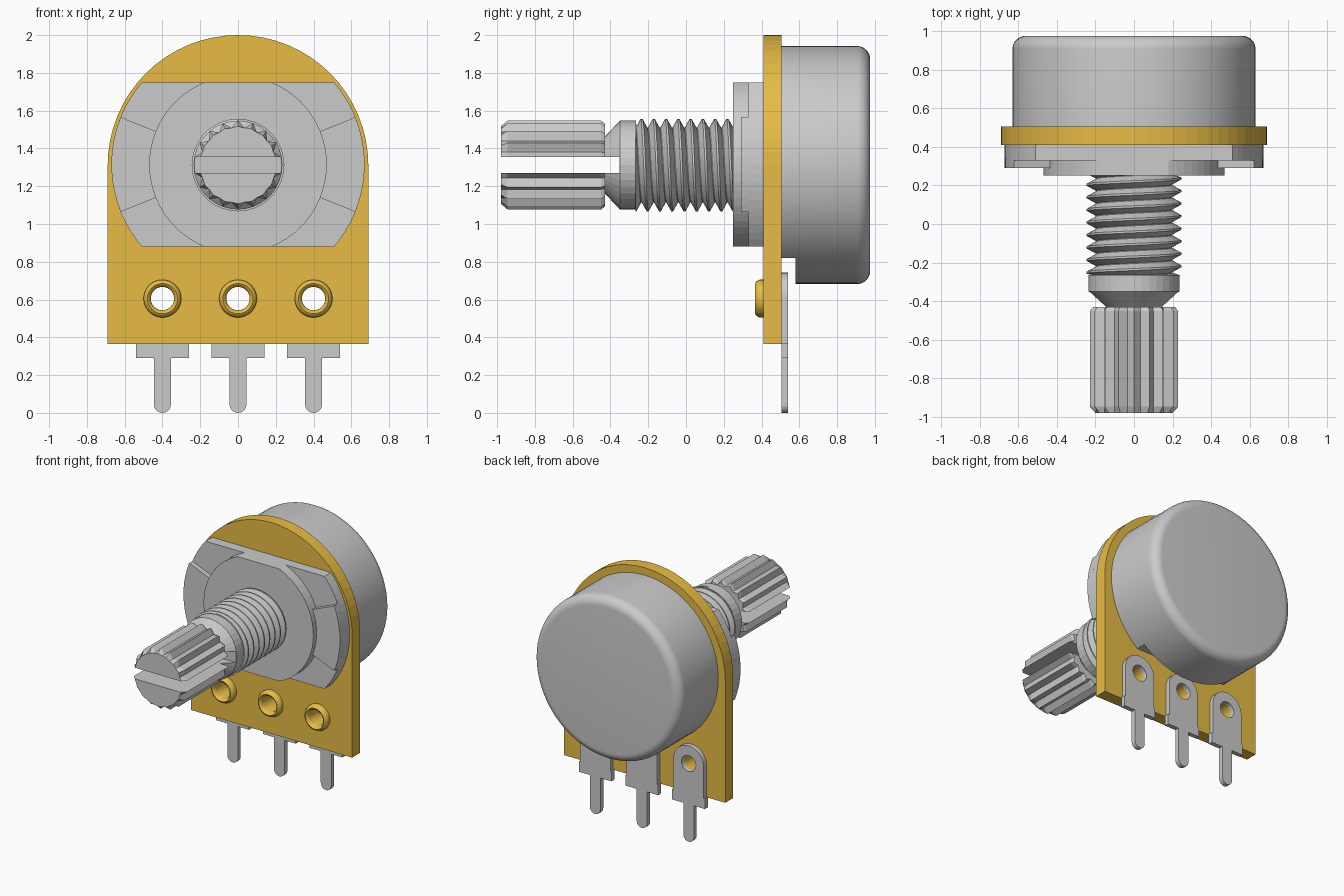
import bpy, bmesh
from math import sin, cos, pi, asin, radians, tau

if "Cube" in bpy.data.objects:
    bpy.data.objects.remove(bpy.data.objects["Cube"])

CZ = 1.312  # height of the shaft axis
gold = bpy.data.materials.new("gold_board")
gold.diffuse_color = (0.8, 0.5, 0.06, 1)
gold.use_nodes = True
gold.node_tree.nodes["Principled BSDF"].inputs["Base Color"].default_value = gold.diffuse_color


def finish(name, bm, mat=None, smooth=None):
    bmesh.ops.remove_doubles(bm, verts=bm.verts, dist=1e-5)
    bmesh.ops.recalc_face_normals(bm, faces=bm.faces)
    me = bpy.data.meshes.new(name)
    bm.to_mesh(me)
    bm.free()
    ob = bpy.data.objects.new(name, me)
    bpy.context.collection.objects.link(ob)
    if mat:
        me.materials.append(mat)
    if smooth:
        bpy.ops.object.select_all(action='DESELECT')
        ob.select_set(True)
        bpy.context.view_layer.objects.active = ob
        bpy.ops.object.shade_smooth_by_angle(angle=radians(smooth))
    return ob


def arc(r, a0, a1, n, cx=0, cz=0):
    return [(cx + r * cos(a0 + (a1 - a0) * i / n), cz + r * sin(a0 + (a1 - a0) * i / n))
            for i in range(n + 1)]


def plate(name, outline, y0, y1, holes=(), mat=None):
    """Extrude an x-z outline from y0 to y1; holes are (x, z, r)."""
    bm = bmesh.new()
    loops = [outline] + [arc(r, 0, tau, 24, x, z)[:-1] for x, z, r in holes]
    edges = []
    for loop in loops:
        vs = [bm.verts.new((x, y0, z)) for x, z in loop]
        edges += [bm.edges.new((vs[i - 1], vs[i])) for i in range(len(vs))]
    if holes:
        bmesh.ops.triangle_fill(bm, edges=edges, use_beauty=True)
    else:
        bm.faces.new(vs)
    ext = bmesh.ops.extrude_face_region(bm, geom=bm.faces[:], use_keep_orig=True)
    bmesh.ops.translate(bm, vec=(0, y1 - y0, 0),
                        verts=[g for g in ext["geom"] if isinstance(g, bmesh.types.BMVert)])
    return finish(name, bm, mat)


def lathe(name, rows, n, cx=0, cz=CZ, closed=False, mat=None, smooth=30):
    """Spin rows about y; a row is (r, y) or (crest r, groove r, y) for splines."""
    bm = bmesh.new()
    rings = []
    for row in rows:
        rings.append([])
        for i in range(n):
            r, a = row[i % 2 if len(row) == 3 else 0], tau * i / n
            rings[-1].append(bm.verts.new((cx + r * sin(a), row[-1], cz + r * cos(a))))
    pairs = list(zip(rings, rings[1:])) + ([(rings[-1], rings[0])] if closed else [])
    for p, q in pairs:
        for i in range(n):
            bm.faces.new((p[i - 1], p[i], q[i], q[i - 1]))
    if not closed:
        bm.faces.new(rings[0])
        bm.faces.new(rings[-1])
    return finish(name, bm, mat, smooth)


def cut_box(target, name, lo, hi):
    bm = bmesh.new()
    bmesh.ops.create_cube(bm, size=1)
    for v in bm.verts:
        v.co = [(l + h) / 2 + c * (h - l) for l, h, c in zip(lo, hi, v.co)]
    box = finish(name, bm)
    box.hide_render = True
    box.hide_viewport = True
    mod = target.modifiers.new("cut", 'BOOLEAN')
    mod.operation, mod.solver, mod.object = 'DIFFERENCE', 'EXACT', box
    # bake the cut, then drop the helper
    bpy.context.view_layer.update()
    ev = target.evaluated_get(bpy.context.evaluated_depsgraph_get())
    baked = bpy.data.meshes.new_from_object(ev)
    target.modifiers.remove(mod)
    target.data = baked
    bpy.data.objects.remove(box)


def clipped_disc(r, h, n):
    a = asin(h / r)
    cz = 1.315
    if r > 0.6:
        return arc(r, -a, a, n, 0, cz) + arc(r, pi - a, pi + a, n, 0, cz)
    return arc(r, -a, a, n, 0, cz) + arc(r, pi - a, pi + a, n, 0, cz)


XS = (-0.4, 0, 0.4)
HZ = 0.605

# Circuit board with domed top
plate("board", [(-0.69, 0.365), (0.69, 0.365)] + arc(0.69, 0, pi, 32, 0, CZ - 0.002),
      0.41, 0.505, [(x, HZ, 0.08) for x in XS], gold)

# Eyelets and solder terminals
for i, x in enumerate(XS):
    lathe(f"eyelet_{i + 1}", [(0.062, 0.505), (0.062, 0.39), (0.067, 0.374), (0.08, 0.366),
                              (0.092, 0.373), (0.1, 0.39), (0.1, 0.415), (0.081, 0.415),
                              (0.081, 0.505)], 32, x, HZ, True, gold, 50)
    shape = (arc(0.045, pi, tau, 10, x, 0.045)
             + [(x + 0.045, 0.29), (x + 0.14, 0.29), (x + 0.14, 0.37), (x + 0.13, 0.37)]
             + arc(0.13, 0, pi, 20, x, 0.612)
             + [(x - 0.13, 0.37), (x - 0.14, 0.37), (x - 0.14, 0.29), (x - 0.045, 0.29)])
    plate(f"terminal_{i + 1}", shape, 0.505, 0.54, [(x, HZ, 0.062)])

# Front mounting plate: base, raised boss and side pads
plate("mount_base", clipped_disc(0.67, 0.435, 20), 0.33, 0.41)
plate("mount_boss", clipped_disc(0.47, 0.435, 24), 0.25, 0.40)
for side, mid in (("right", 0), ("left", pi)):
    w = radians(22)
    plate(f"mount_pad_{side}", arc(0.67, mid - w, mid + w, 12, 0, 1.315)
          + arc(0.465, mid + w, mid - w, 12, 0, 1.315), 0.29, 0.34)

# Rear can with rounded rim and terminal clearance
rim = [(0.56 + c, 0.905 + s) for c, s in arc(0.07, 0, pi / 2, 8)]
can = lathe("rear_can", [(0.63, 0.505)] + rim, 72)
cut_box(can, "can_cutter", (-1, 0.4, 0.3), (1, 0.58, 0.82))

# Splined, slotted shaft with neck, collar and core
shaft = lathe("shaft", [(0.205, 0.2, -0.98), (0.235, 0.2, -0.945), (0.235, 0.2, -0.45),
                        (0.22, 0.195, -0.43), (0.15, -0.43), (0.235, -0.35), (0.235, -0.265),
                        (0.198, -0.262), (0.198, 0.3)], 36, smooth=None)
cut_box(shaft, "slot_cutter", (-0.5, -1.2, CZ - 0.043), (0.5, -0.353, CZ + 0.043))

# Helical bushing thread
bm = bmesh.new()
pitch, seg, y0, y1 = 0.065, 36, -0.268, 0.26
prev = None
for i in range(int((y1 - y0 + 2 * pitch) / pitch * seg) + 1):
    a = tau * i / seg
    base = y0 - pitch + pitch * i / seg
    cur = []
    for r, f in ((0.195, 0), (0.245, 0.42), (0.245, 0.58), (0.195, 1)):
        y = min(max(base + f * pitch, y0), y1)
        cur.append(bm.verts.new((r * sin(a), y, CZ + r * cos(a))))
    if prev:
        for k in range(3):
            bm.faces.new((prev[k], prev[k + 1], cur[k + 1], cur[k]))
    prev = cur
bmesh.ops.dissolve_degenerate(bm, dist=1e-5, edges=bm.edges[:])
finish("bushing_thread", bm, smooth=30)
